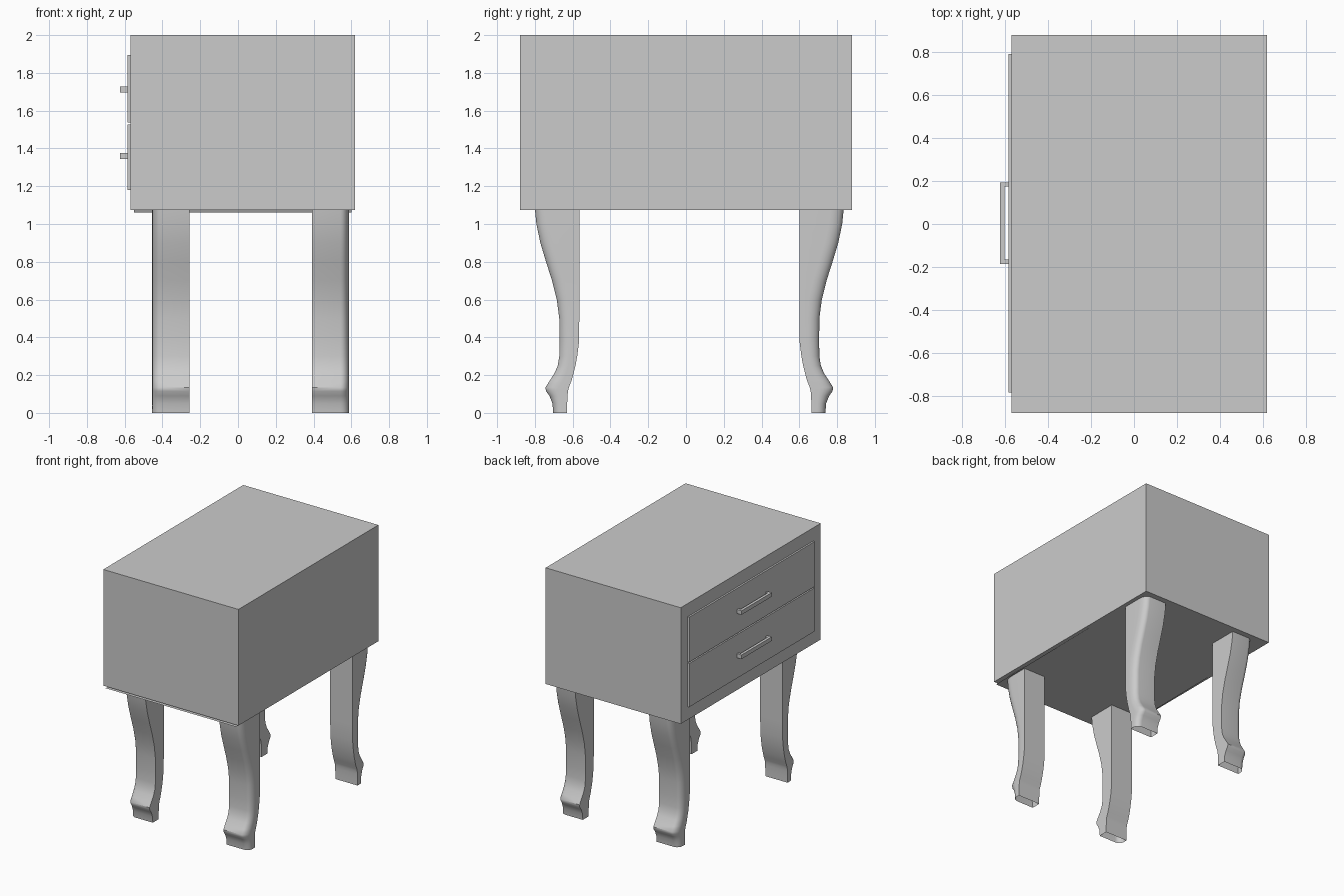
import bpy
import bmesh
import math

cube = bpy.data.objects.get("Cube")
if cube:
    bpy.data.objects.remove(cube, do_unlink=True)

GREY = (0.6, 0.6, 0.6, 1)
mat = bpy.data.materials.new("plain grey")
mat.use_nodes = True
mat.diffuse_color = GREY
mat.node_tree.nodes["Principled BSDF"].inputs["Base Color"].default_value = GREY


def finish(name, bm):
    mesh = bpy.data.meshes.new(name)
    bmesh.ops.recalc_face_normals(bm, faces=bm.faces)
    bm.to_mesh(mesh)
    bm.free()
    mesh.materials.append(mat)
    obj = bpy.data.objects.new(name, mesh)
    bpy.context.collection.objects.link(obj)
    return obj


def add_box(bm, low, high):
    verts = bmesh.ops.create_cube(bm, size=1)["verts"]
    for v in verts:
        v.co = [(a + b) / 2 + c * (b - a) for a, b, c in zip(low, high, v.co)]


def box(name, low, high):
    bm = bmesh.new()
    add_box(bm, low, high)
    return finish(name, bm)


# Cabinet body
box("cabinet", (-0.57, -0.88, 1.075), (0.62, 0.88, 2))

# Underside panel, sagging slightly towards the front
bm = bmesh.new()
corners = [(-0.55, -0.88, 1.06), (0.6, -0.88, 1.06), (0.6, 0.6, 1.073), (-0.55, 0.6, 1.073)]
bm.faces.new([bm.verts.new(c) for c in corners])
panel = finish("underside_panel", bm)
for poly in panel.data.polygons:
    if poly.normal.z > 0:
        poly.flip()

# Drawer fronts, each with a bracket handle
for label, bottom, top, grip in (("lower", 1.18, 1.527, 1.36), ("upper", 1.537, 1.895, 1.712)):
    box(label + "_drawer", (-0.584, -0.785, bottom), (-0.56, 0.793, top))
    bm = bmesh.new()
    z0, z1 = grip - 0.016, grip + 0.016
    add_box(bm, (-0.625, -0.186, z0), (-0.603, 0.194, z1))
    for y in (-0.186, 0.174):
        add_box(bm, (-0.603, y, z0), (-0.58, y + 0.02, z1))
    finish(label + "_handle", bm)

# Cabriole leg profile: height, inner depth, outer depth
PROFILE = [
    (0, 0.664, 0.738), (0.05, 0.664, 0.742), (0.09, 0.662, 0.758), (0.115, 0.66, 0.776),
    (0.135, 0.655, 0.779), (0.17, 0.641, 0.757), (0.21, 0.63, 0.731), (0.25, 0.62, 0.714),
    (0.3, 0.611, 0.706), (0.38, 0.601, 0.705), (0.5, 0.6, 0.706), (0.6, 0.6, 0.719),
    (0.7, 0.6, 0.744), (0.8, 0.6, 0.776), (0.9, 0.6, 0.806), (1.0, 0.6, 0.827), (1.08, 0.6, 0.835),
]
LEG_CENTRE, LEG_IN, LEG_OUT = 0.067, 0.325, 0.521
CORNER_STEPS = 6


def section(inner, outer):
    """Leg outline with one rounded outer corner."""
    rx, ry = 0.045, min(0.07, 0.6 * (outer - inner))
    pts = [(LEG_OUT, inner), (LEG_IN, inner), (LEG_IN, outer)]
    for i in range(CORNER_STEPS + 1):
        a = math.pi / 2 * (1 - i / CORNER_STEPS)
        pts.append((LEG_OUT - rx + rx * math.cos(a), outer - ry + ry * math.sin(a)))
    return pts


def leg(name, sx, sy):
    bm = bmesh.new()
    shift = 0.035 if sy < 0 else 0
    rings = [[bm.verts.new((LEG_CENTRE + sx * x, sy * y + shift, z)) for x, y in section(i, o)]
             for z, i, o in PROFILE]
    n = len(rings[0])
    for low, high in zip(rings, rings[1:]):
        for k in range(n):
            m = (k + 1) % n
            bm.faces.new((low[k], low[m], high[m], high[k]))
    bm.faces.new(rings[-1])
    obj = finish(name, bm)
    bpy.ops.object.select_all(action="DESELECT")
    obj.select_set(True)
    bpy.context.view_layer.objects.active = obj
    bpy.ops.object.shade_smooth_by_angle(angle=math.radians(40))


# Four legs, mirrored left to right and front to back
for side, sx in (("left", 1), ("right", -1)):
    for end, sy in (("front", -1), ("back", 1)):
        leg(f"{end}_{side}_leg", sx, sy)
